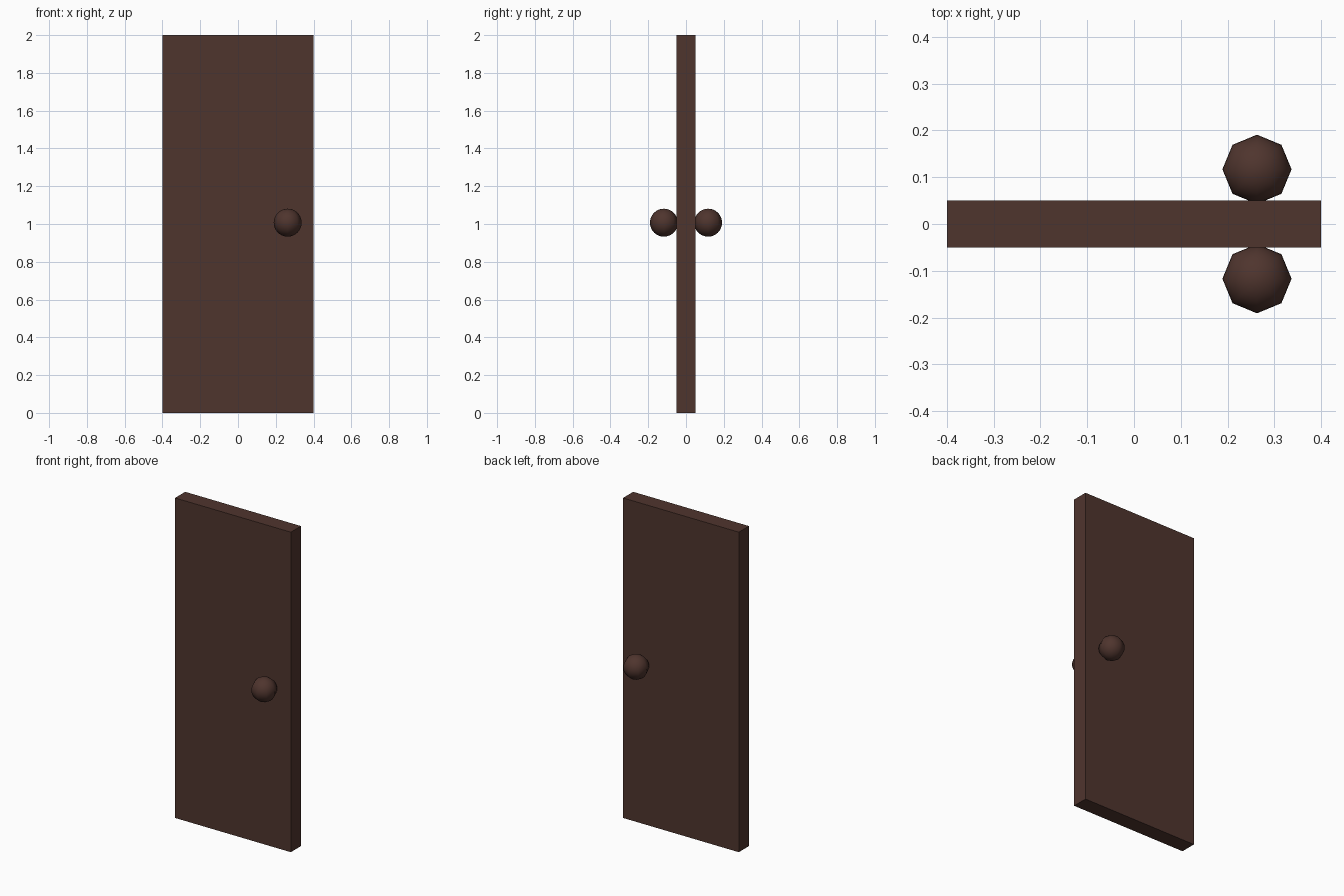
import bpy

if "Cube" in bpy.data.objects:
    bpy.data.objects.remove(bpy.data.objects["Cube"])

# Dark brown finish shared by all parts
brown = bpy.data.materials.new("dark_brown")
brown.diffuse_color = (0.078, 0.035, 0.027, 1)
brown.use_nodes = True
brown.node_tree.nodes["Principled BSDF"].inputs["Base Color"].default_value = brown.diffuse_color

# Door slab
bpy.ops.mesh.primitive_cube_add(size=1, location=(0, 0, 1))
slab = bpy.context.object
slab.name = "door_slab"
slab.scale = (0.8, 0.1, 2)
bpy.ops.object.transform_apply(location=False, rotation=False, scale=True)
slab.data.materials.append(brown)


# Eight-sided smooth knob, slightly sunk into the slab
def knob(name, y):
    bpy.ops.mesh.primitive_uv_sphere_add(
        segments=8, ring_count=16, radius=0.074, location=(0.263, y, 1.007))
    obj = bpy.context.object
    obj.name = name
    bpy.ops.object.shade_smooth()
    obj.data.materials.append(brown)


for name, y in (("front_knob", -0.117), ("back_knob", 0.117)):
    knob(name, y)
